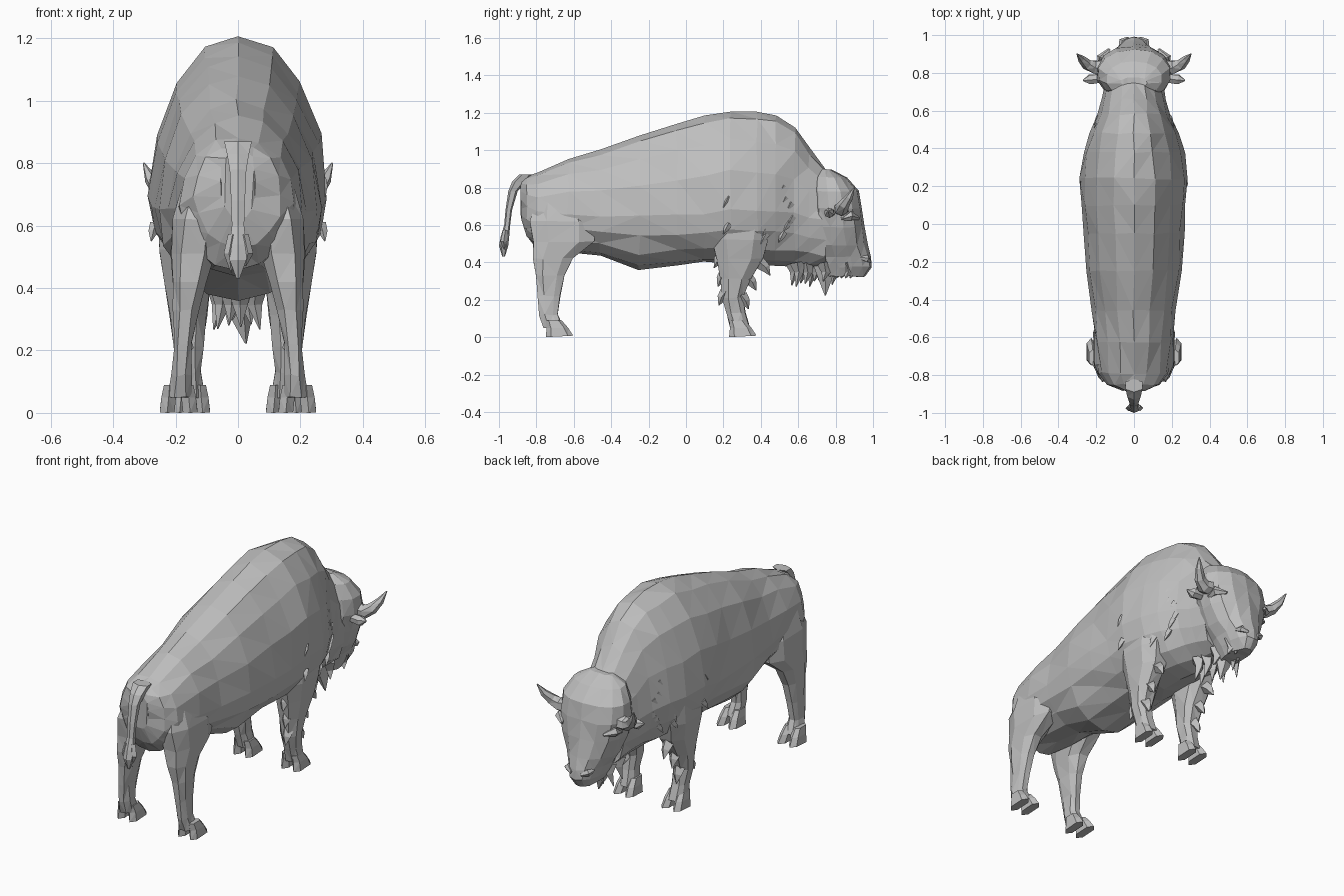
import bpy, bmesh, random
from math import sin, cos, tau, pi
from mathutils import Vector

random.seed(4)
if "Cube" in bpy.data.objects:
    bpy.data.objects.remove(bpy.data.objects["Cube"])

hide = bpy.data.materials.new("warm_grey_hide")
hide.use_nodes = True
hide.diffuse_color = (0.52, 0.52, 0.52, 1)
hide.node_tree.nodes["Principled BSDF"].inputs["Base Color"].default_value = (0.52, 0.52, 0.52, 1)


def build(name, lofts, mirror=False, jitter=0.0):
    """Skin each list of rings into a closed faceted shell."""
    bm = bmesh.new()
    for rings in lofts:
        rows = [[bm.verts.new(p) for p in ring] for ring in rings]
        n = len(rows[0])
        for a, b in zip(rows, rows[1:]):
            for i in range(n):
                j = (i + 1) % n
                bm.faces.new((a[i], a[j], b[j], b[i]))
        bm.faces.new(rows[0][::-1])
        bm.faces.new(rows[-1])
    for v in bm.verts:
        v.co += Vector([random.uniform(-jitter, jitter) for _ in range(3)])
    bmesh.ops.triangulate(bm, faces=bm.faces[:], quad_method='SHORT_EDGE')
    bmesh.ops.recalc_face_normals(bm, faces=bm.faces[:])
    mesh = bpy.data.meshes.new(name)
    bm.to_mesh(mesh)
    bm.free()
    mesh.materials.append(hide)
    ob = bpy.data.objects.new(name, mesh)
    bpy.context.collection.objects.link(ob)
    if mirror:
        ob.modifiers.new("Mirror", 'MIRROR').use_mirror_merge = False
    return ob


def body_ring(y, low, wide, top, half, n=16):
    """Upright egg-shaped section, widest at height 'wide'."""
    ring = []
    for i in range(n):
        a = tau * i / n
        s = sin(a)
        ring.append((half * cos(a), y, wide + s * (top - wide if s > 0 else wide - low)))
    return ring


def flat_ring(z, y0, y1, x0, x1, n=8, power=0.8, slope=0.0):
    """Level rounded section given by its limits; slope raises the front."""
    ring = []
    for i in range(n):
        a = tau * (i + 0.5) / n
        c, s = cos(a), sin(a)
        c, s = [abs(t) ** power * (1 if t > 0 else -1) for t in (c, s)]
        ring.append(((x0 + x1) / 2 + c * (x1 - x0) / 2,
                     (y0 + y1) / 2 + s * (y1 - y0) / 2, z + slope * s))
    return ring


def tube(points, radii, n=6):
    """Rings along a path, square to its direction."""
    pts = [Vector(p) for p in points]
    rings = []
    for i, p in enumerate(pts):
        d = (pts[min(i + 1, len(pts) - 1)] - pts[max(i - 1, 0)]).normalized()
        u = d.cross(Vector((0, 1, 0.1))).normalized()
        v = d.cross(u)
        rings.append([p + radii[i] * (u * cos(tau * k / n) + v * sin(tau * k / n)) for k in range(n)])
    return rings


# Trunk from rump over the hump to the neck
trunk = [(-.88, .62, .74, .85, .06), (-.85, .53, .70, .865, .14), (-.79, .46, .67, .885, .185),
         (-.63, .45, .66, .955, .205), (-.46, .44, .65, 1.0, .22), (-.25, .36, .65, 1.08, .255),
         (-.05, .385, .65, 1.14, .265), (.1, .40, .66, 1.18, .275), (.24, .39, .69, 1.21, .285),
         (.38, .39, .68, 1.20, .265), (.48, .385, .67, 1.19, .235), (.58, .38, .66, 1.125, .19),
         (.66, .37, .64, 1.01, .17), (.75, .36, .62, .895, .15)]
build("trunk", [[body_ring(*t) for t in trunk]], jitter=0.006)

# Head, broad at the brow and tapering down to the muzzle
head = [(.895, .72, .78, .07), (.855, .68, .86, .15), (.78, .66, .925, .19), (.69, .66, .94, .20),
        (.59, .66, .952, .175), (.49, .66, .97, .135), (.43, .69, .99, .10),
        (.375, .71, .994, .08), (.325, .74, .955, .05)]
build("head", [[flat_ring(z, a, b, -w, w, 14, 0.9) for z, a, b, w in head]], jitter=0.004)

# Legs, mirrored in pairs
hind = [(.74, -.80, -.56, .04, .18), (.62, -.845, -.47, .05, .215), (.51, -.83, -.48, .07, .218),
        (.42, -.822, -.60, .10, .212), (.33, -.81, -.645, .125, .208), (.22, -.795, -.668, .145, .208),
        (.12, -.785, -.68, .148, .212), (.05, -.765, -.65, .145, .225)]
fore = [(.66, .14, .46, .08, .262), (.52, .13, .45, .08, .255), (.42, .155, .42, .085, .24),
        (.31, .18, .345, .095, .222), (.21, .19, .312, .11, .21), (.13, .215, .32, .115, .195),
        (.05, .235, .345, .105, .20)]
for name, rows in (("hind_legs", hind), ("fore_legs", fore)):
    build(name, [[flat_ring(*r) for r in rows]], mirror=True, jitter=0.004)

# Cloven hooves: two wedge toes per foot
for name, x, y in (("hind_hooves", .19, -.685), ("fore_hooves", .15, .295)):
    toes = []
    for side in (-1, 1):
        cx = x + side * .029
        toes.append([flat_ring(.09, y - .065, y + .02, cx - .02, cx + .02, 6, .7),
                     flat_ring(.05, y - .06, y + .055, cx - .026 + side * .003, cx + .026 + side * .003, 6, .7),
                     flat_ring(.008, y - .065, y + .082, cx - .026 + side * .008, cx + .026 + side * .008, 6, .7, .004)])
        for p in toes[-1][-1]:
            assert len(p) == 3
        toes[-1][-1] = [(px, py, max(0, pz - .004)) for px, py, pz in toes[-1][-1]]
    build(name, toes, mirror=True)

# Horns curving out, forward and up
build("horns", [tube([(.15, .83, .69), (.21, .83, .685), (.25, .845, .71), (.28, .875, .75), (.302, .90, .80)],
                     [.045, .038, .03, .02, .003])], mirror=True)

# Ears, leaf shaped, behind the horns
build("ears", [tube([(.14, .775, .67), (.19, .77, .665), (.235, .765, .665), (.27, .76, .675)],
                    [.02, .026, .028, .004])], mirror=True)

# Brows and nostril wings
build("brows", [tube([(.175, .83, .635), (.172, .88, .65), (.13, .925, .635)], [.012, .026, .008], 5)], mirror=True)
build("nostrils", [tube([(.075, .93, .425), (.062, .965, .42), (.03, .985, .405)], [.008, .02, .008], 5)], mirror=True)

# Tail with a hanging tuft
tail = [(.87, -.89, -.82, .05), (.83, -.93, -.855, .04), (.78, -.95, -.90, .03), (.68, -.965, -.93, .025),
        (.60, -.972, -.94, .022), (.54, -.99, -.945, .03), (.49, -1.0, -.95, .03), (.43, -.982, -.968, .006)]
build("tail", [[flat_ring(z, a, b, -w, w, 6) for z, a, b, w in tail]])
build("tail_tuft", [tube([(x, -.965, .57), (x * 1.6, -.975, .51), (x * 1.2, -.972, z)], [.014, .017, .002], 4)
                    for x, z in ((-.018, .45), (.02, .47))])

# Beard: ragged locks under the chin and throat
locks = [tube([(0, .74, .38), (.01, .745, .30), (.025, .745, .222)], [.06, .035, .003], 5)]
for k in range(14):
    y = .57 + .024 * k
    x = random.uniform(-.06, .06)
    drop = random.uniform(.04, .08) if y < .8 else .03
    locks.append(tube([(x, y, .40), (x, y + .01, .345), (x * 1.3, y - .005, .345 - drop)], [.04, .024, .002], 4))
build("beard", locks)

# Ragged hair behind and before the fore legs
tufts = []
for z, y, lean in ((.44, .20, -.05), (.34, .21, -.04), (.24, .215, -.04), (.40, .39, .06), (.32, .325, .05), (.22, .295, .04)):
    tufts.append(tube([(.165, y, z), (.17, y + lean * .6, z - .03), (.175, y + lean, z - .07)], [.035, .025, .002], 4))
build("leg_hair", tufts, mirror=True)

# Shaggy locks lying on the shoulders
mane = []
for k in range(16):
    y, z = random.uniform(.22, .58), random.uniform(.55, .85)
    half = .283 - max(0, y - .26) * .27
    x = half * (1 - ((z - .68) / .53) ** 2) ** .5 - .016
    mane.append(tube([(x, y, z), (x + .008, y - .015, z - .025), (x + .014, y - .03, z - .055)], [.018, .015, .002], 4))
build("shoulder_locks", mane, mirror=True)
